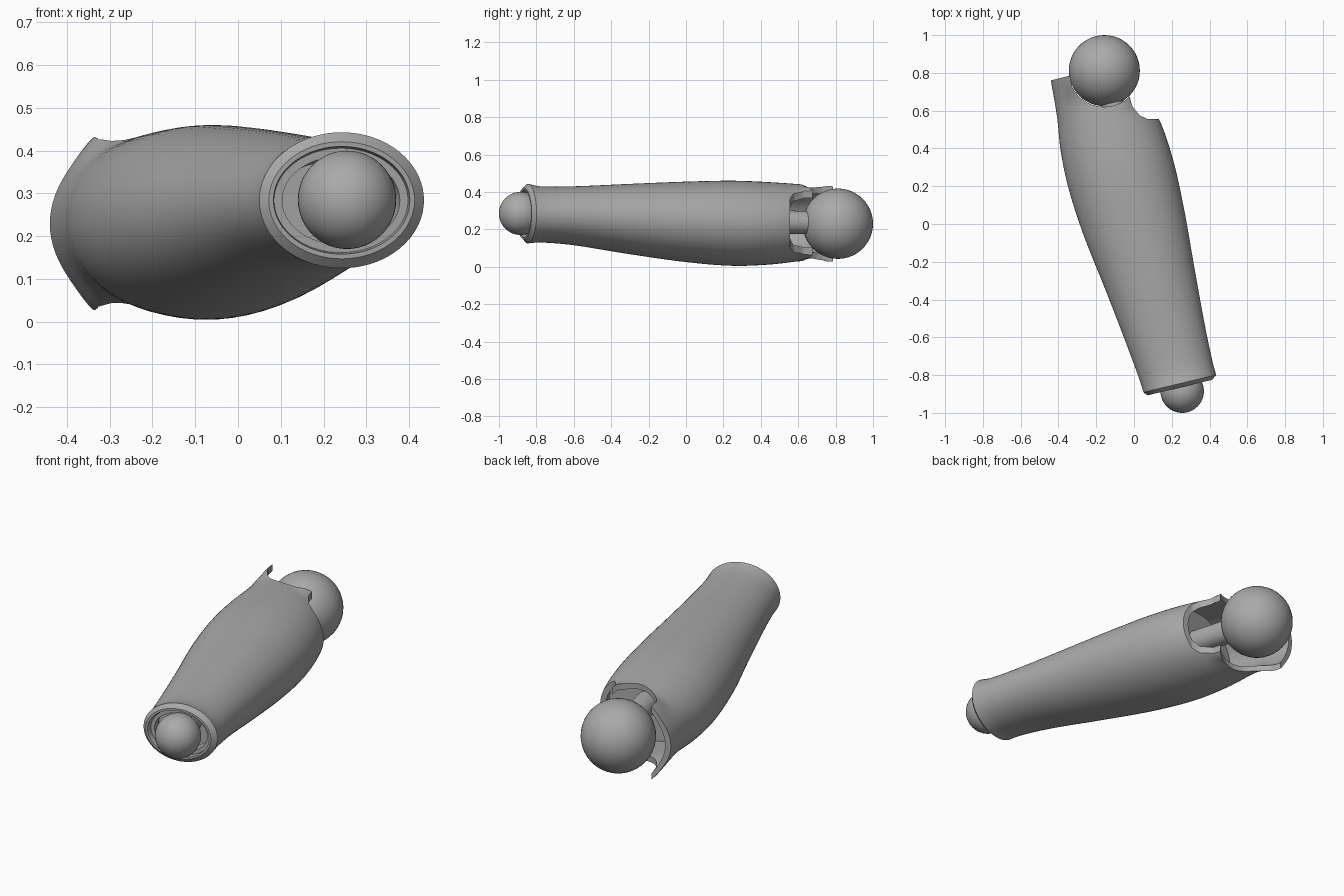
import bpy, bmesh, math
from mathutils import Vector

if "Cube" in bpy.data.objects:
    bpy.data.objects.remove(bpy.data.objects["Cube"], do_unlink=True)

grey = bpy.data.materials.new("matte grey")
grey.use_nodes = True
grey.diffuse_color = (0.4, 0.4, 0.4, 1)
grey.node_tree.nodes["Principled BSDF"].inputs["Base Color"].default_value = (0.4, 0.4, 0.4, 1)

SIDES, SHEAR = 72, 0.24
# Sleeve stations: centre y, left x, right x, bottom z, top z
STATIONS = [
    (-0.845, 0.05, 0.435, 0.125, 0.443),
    (-0.78, 0.03, 0.417, 0.13, 0.43),
    (-0.6, -0.035, 0.378, 0.115, 0.43),
    (-0.3, -0.148, 0.322, 0.067, 0.443),
    (0.0, -0.265, 0.268, 0.025, 0.455),
    (0.25, -0.345, 0.213, 0.005, 0.46),
    (0.45, -0.388, 0.15, 0.012, 0.452),
    (0.62, -0.407, 0.07, 0.03, 0.44),
    (0.84, -0.445, -0.03, 0.035, 0.422),
    (0.94, -0.46, -0.06, 0.04, 0.415),
]


def finish(obj, angle=35):
    obj.data.materials.clear()
    obj.data.materials.append(grey)
    bpy.ops.object.select_all(action="DESELECT")
    obj.select_set(True)
    bpy.context.view_layer.objects.active = obj
    bpy.ops.object.shade_smooth_by_angle(angle=math.radians(angle))


def make_object(name, bm):
    bmesh.ops.recalc_face_normals(bm, faces=bm.faces)
    mesh = bpy.data.meshes.new(name)
    bm.to_mesh(mesh)
    bm.free()
    obj = bpy.data.objects.new(name, mesh)
    bpy.context.collection.objects.link(obj)
    return obj


def station(c):
    """Smooth interpolation between the sleeve stations."""
    c = min(max(c, STATIONS[0][0]), STATIONS[-1][0])
    i = max(k for k in range(len(STATIONS) - 1) if STATIONS[k][0] <= c)
    a, b = STATIONS[i], STATIONS[i + 1]
    p, n = STATIONS[max(i - 1, 0)], STATIONS[min(i + 2, len(STATIONS) - 1)]
    h = b[0] - a[0]
    t = (c - a[0]) / h
    out = []
    for k in range(1, 5):
        ma = (b[k] - p[k]) / (b[0] - p[0]) * h
        mb = (n[k] - a[k]) / (n[0] - a[0]) * h
        out.append((2*t**3 - 3*t*t + 1) * a[k] + (t**3 - 2*t*t + t) * ma
                   + (3*t*t - 2*t**3) * b[k] + (t**3 - t*t) * mb)
    return out


def ramp(v, lo, hi):
    t = min(max((v - lo) / (hi - lo), 0), 1)
    return t * t * (3 - 2 * t)


def ring(bm, c, inset):
    """One slanted elliptical section, flared at the tips of the rear edge."""
    xl, xr, zb, zt = station(c)
    cx, cz = (xl + xr) / 2, (zb + zt) / 2
    verts = []
    for k in range(SIDES):
        a = math.tau * k / SIDES
        x = cx + ((xr - xl) / 2 - inset) * math.cos(a)
        y = c + SHEAR * (x - cx)
        z = cz + ((zt - zb) / 2 - inset) * math.sin(a)
        flare = 0.04 * ramp(y, 0.62, 0.78) * math.exp(-((x + 0.32) / 0.06) ** 2)
        flare += 0.02 * ramp(y, 0.6, 0.67) * math.exp(-((x + 0.04) / 0.04) ** 2)
        verts.append(bm.verts.new((x, y, z + math.copysign(flare, math.sin(a)))))
    return verts


# Sleeve: outer wall, inner wall and stepped front lip as one closed loop
STEPS = 60
walls = [-0.845 + (0.94 + 0.845) * i / STEPS for i in range(STEPS + 1)]
profile = [(c, 0) for c in walls]
profile += [(c, 0.03) for c in reversed(walls) if c > -0.77]
profile += [(-0.78, 0.03), (-0.78, 0.055), (-0.84, 0.055), (-0.84, 0.036),
            (-0.866, 0.033), (-0.866, 0.022)]
bm = bmesh.new()
rings = [ring(bm, c, inset) for c, inset in profile]
for r, s in zip(rings, rings[1:] + rings[:1]):
    for k in range(SIDES):
        m = (k + 1) % SIDES
        bm.faces.new((r[k], r[m], s[m], s[k]))
sleeve = make_object("sleeve", bm)

# Rear edge cut: slanted tab, scoop around the ball, deep side notch
outline = [(-0.7, 0.70), (-0.44, 0.76), (-0.34, 0.785), (-0.327, 0.73)]
for i in range(13):
    a = math.radians(205 + 110 * i / 12)
    outline.append((-0.157 + 0.19 * math.cos(a), 0.81 + 0.19 * math.sin(a)))
outline += [(-0.01, 0.625), (0.03, 0.575), (0.07, 0.557), (0.6, 0.557),
            (0.6, 1.4), (-0.7, 1.4)]
bm = bmesh.new()
base = bm.faces.new([bm.verts.new((x, y, -0.5)) for x, y in outline])
top = bmesh.ops.extrude_face_region(bm, geom=[base])["geom"]
bmesh.ops.translate(bm, vec=(0, 0, 1.5),
                    verts=[v for v in top if isinstance(v, bmesh.types.BMVert)])
cutter = make_object("rear_cutter", bm)
cutter.hide_render = True
cut = sleeve.modifiers.new("rear cut", "BOOLEAN")
cut.object, cut.operation, cut.solver = cutter, "DIFFERENCE", "EXACT"
bpy.context.view_layer.objects.active = sleeve
bpy.ops.object.modifier_apply(modifier=cut.name)
bpy.data.objects.remove(cutter, do_unlink=True)
finish(sleeve)

# Inner walls closing the sleeve behind each socket
for name, c in (("front_inner_wall", -0.7), ("rear_inner_wall", 0.42)):
    bm = bmesh.new()
    bm.faces.new(ring(bm, c, 0.02))
    finish(make_object(name, bm))

# Ball joints and their stalks
front, rear = Vector((0.255, -0.885, 0.285)), Vector((-0.157, 0.812, 0.23))
axis = (rear - front).normalized()
for name, centre, radius, way, length, thick in (
        ("front", front, 0.115, axis, 0.24, 0.05),
        ("rear", rear, 0.188, -axis, 0.42, 0.062)):
    bpy.ops.mesh.primitive_uv_sphere_add(segments=48, ring_count=24, radius=radius, location=centre)
    ball = bpy.context.object
    ball.name = name + "_ball"
    finish(ball)
    bpy.ops.mesh.primitive_cylinder_add(vertices=32, radius=thick, depth=length,
                                        location=centre + way * length / 2,
                                        rotation=way.to_track_quat("Z", "Y").to_euler())
    stalk = bpy.context.object
    stalk.name = name + "_stalk"
    finish(stalk)
